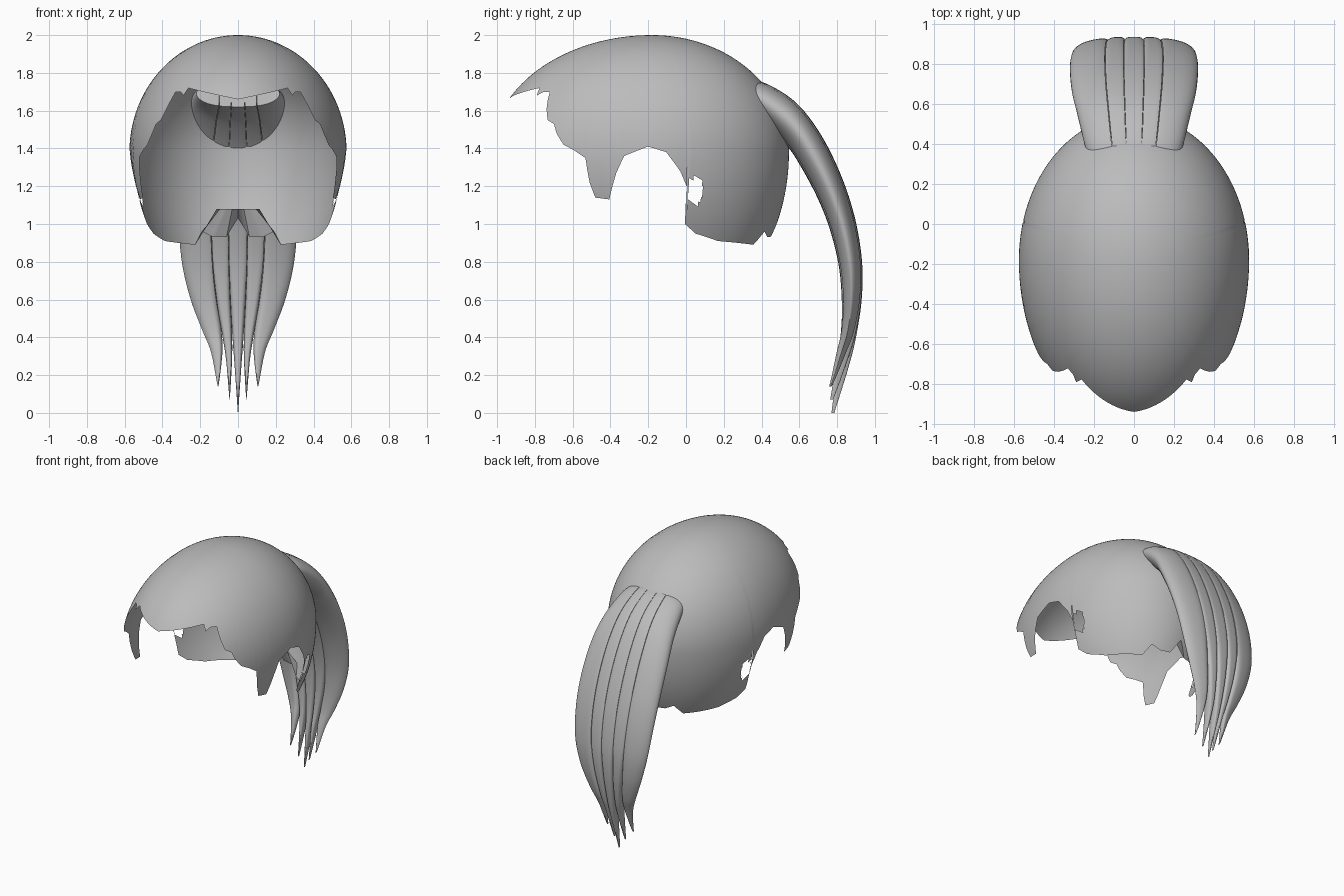
import bpy, math

if "Cube" in bpy.data.objects:
    bpy.data.objects.remove(bpy.data.objects["Cube"])

grey = bpy.data.materials.new("hair_grey")
grey.diffuse_color = (0.5, 0.5, 0.5, 1)
grey.use_nodes = True
grey.node_tree.nodes["Principled BSDF"].inputs["Base Color"].default_value = grey.diffuse_color


def make(name, verts, faces, angle=50):
    me = bpy.data.meshes.new(name)
    me.from_pydata(verts, [], faces)
    me.materials.append(grey)
    ob = bpy.data.objects.new(name, me)
    bpy.context.collection.objects.link(ob)
    bpy.ops.object.select_all(action='DESELECT')
    ob.select_set(True)
    bpy.context.view_layer.objects.active = ob
    bpy.ops.object.shade_smooth_by_angle(angle=math.radians(angle))
    return ob


# --- Hair cap: an egg-shaped shell trimmed along a hairline ---
# hairline as (degrees round from the front, height)
HAIRLINE = [(0, 1.66), (33, 1.72), (35, 1.68), (38, 1.70), (42, 1.70), (45, 1.61),
            (47.5, 1.55), (51, 1.53), (53, 1.48), (56.5, 1.42), (61, 1.39),
            (65.5, 1.35), (66.5, 1.22), (68, 1.14), (73.5, 1.13), (77, 1.27),
            (80, 1.36), (88.5, 1.41), (96, 1.38), (102, 1.28), (105, 1.20),
            (106, 1.0), (112, 0.95), (125.5, 0.91), (152, 0.89), (158, 0.96),
            (165, 0.93), (173, 0.93), (180, 1.03)]
MID_Y, MID_Z = -0.18, 1.38


def hairline(a):
    for (a0, z0), (a1, z1) in zip(HAIRLINE, HAIRLINE[1:]):
        if a <= a1:
            return z0 + (z1 - z0) * (a - a0) / (a1 - a0)
    return HAIRLINE[-1][1]


def cap_point(deg, k):
    """Point on the shell: k = 0 at the crown, k = 1 on the hairline."""
    c, s = math.cos(math.radians(deg)), math.sin(math.radians(deg))
    low = 0.72 + 0.2 * max(0, -c)
    drop = hairline(abs(deg)) - MID_Z
    end = math.acos(drop / (0.62 if drop > 0 else low))
    phi = end * k
    h, r = math.cos(phi), math.sin(phi)
    return (0.575 * s * r, MID_Y - (0.85 if c > 0 else 0.725) * c * r,
            MID_Z + (0.62 if h > 0 else low) * h)


half = sorted({i * 1.5 for i in range(121)} | {float(a) for a, z in HAIRLINE})
angles = half + [-a for a in reversed(half[1:-1])]
ROWS, n = 56, len(angles)
verts = [cap_point(0, 0)]
for i in range(1, ROWS + 1):
    verts += [cap_point(a, i / ROWS) for a in angles]


def ear_notch(face):
    y = sum(verts[v][1] for v in face) / len(face)
    z = sum(verts[v][2] for v in face) / len(face)
    return ((y - 0.045) / 0.048) ** 2 + ((z - 1.18) / 0.07) ** 2 < 1


faces = []
for j in range(n):
    j2 = (j + 1) % n
    faces.append((0, 1 + j, 1 + j2))
    for i in range(ROWS - 1):
        a, b = 1 + i * n, 1 + (i + 1) * n
        f = (a + j, b + j, b + j2, a + j2)
        if not ear_notch(f):
            faces.append(f)
make("hair_cap", verts, faces)

# --- Nape fold: hair tucked up under the back edge ---
nape = [a for a in half if a >= 152]
nape += [-a for a in reversed(nape[:-1])]
edge = [cap_point(a, 1) for a in nape]
m = len(edge)
verts = edge + [(0.5 * x, 0.39, 1.08) for x, y, z in edge]
make("nape_fold", verts, [(i, i + 1, m + i + 1, m + i) for i in range(m - 1)], 30)

# --- Ponytail: five flat locks side by side, parting towards the tips ---
# outer y, outer z, inner y, inner z, half width, lock taper, groove depth
STATIONS = [(0.31, 1.76, 0.28, 1.62, 0.22, 1, 0.02),
            (0.42, 1.745, 0.40, 1.55, 0.25, 1, 0.02),
            (0.58, 1.645, 0.53, 1.42, 0.285, 1, 0.03),
            (0.71, 1.48, 0.61, 1.30, 0.31, 1, 0.05),
            (0.82, 1.26, 0.70, 1.13, 0.32, 1, 0.07),
            (0.895, 1.03, 0.765, 0.96, 0.315, 1, 0.10),
            (0.932, 0.80, 0.81, 0.77, 0.295, 1, 0.18),
            (0.93, 0.60, 0.825, 0.58, 0.25, 1, 0.45),
            (0.90, 0.40, 0.82, 0.40, 0.19, 0.96, 0.75),
            (0.86, 0.24, 0.80, 0.24, 0.155, 0.7, 0.95),
            (0.785, 0.0, 0.77, 0.0, 0.145, 0.04, 1)]


def station(t):
    """Smooth interpolation through the stations."""
    last = len(STATIONS) - 1
    i = min(int(t), last - 1)
    f = t - i
    p = [STATIONS[max(0, min(last, i + d))] for d in (-1, 0, 1, 2)]
    return [0.5 * (2 * b + (c - a) * f + (2 * a - 5 * b + 4 * c - d) * f * f
                   + (3 * b - a - 3 * c + d) * f ** 3) for a, b, c, d in zip(*p)]


def lock(name, u0, u1, lift):
    steps, ring = 60, 28
    mid, wide = (u0 + u1) / 2, (u1 - u0) / 2
    verts, faces = [], []
    for s in range(steps + 1):
        t = 10 * s / steps
        yo, zo, yi, zi, w, taper, groove = station(t)
        rise = max(0, (t - 6) / 4) ** 2
        for k in range(ring):
            a = 2 * math.pi * k / ring
            v = math.cos(a)
            u = mid + wide * v * min(taper, 1)
            depth = math.sqrt(max(0, 1 - abs(mid + wide * v) ** 2.5))
            depth *= max(0, 1 - min(groove, 1) * abs(v) ** 5)
            side = 0 if abs(math.sin(a)) < 1e-6 else math.copysign(depth, math.sin(a))
            verts.append((w * u, (yo + yi) / 2 + side * (yo - yi) / 2 - lift * 0.1 * rise,
                          (zo + zi) / 2 + side * (zo - zi) / 2 + lift * rise))
    for s in range(steps):
        for k in range(ring):
            k2 = (k + 1) % ring
            a, b = s * ring, (s + 1) * ring
            faces.append((a + k, a + k2, b + k2, b + k))
    faces += [tuple(reversed(range(ring))), tuple(range(steps * ring, steps * ring + ring))]
    make(name, verts, faces, 60)


lock("ponytail_lock_middle", -0.16, 0.16, 0.0)
for side, label in ((1, "right"), (-1, "left")):
    lock("ponytail_lock_inner_" + label, *sorted((side * 0.16, side * 0.45)), 0.07)
    lock("ponytail_lock_outer_" + label, *sorted((side * 0.45, side * 1.0)), 0.14)
